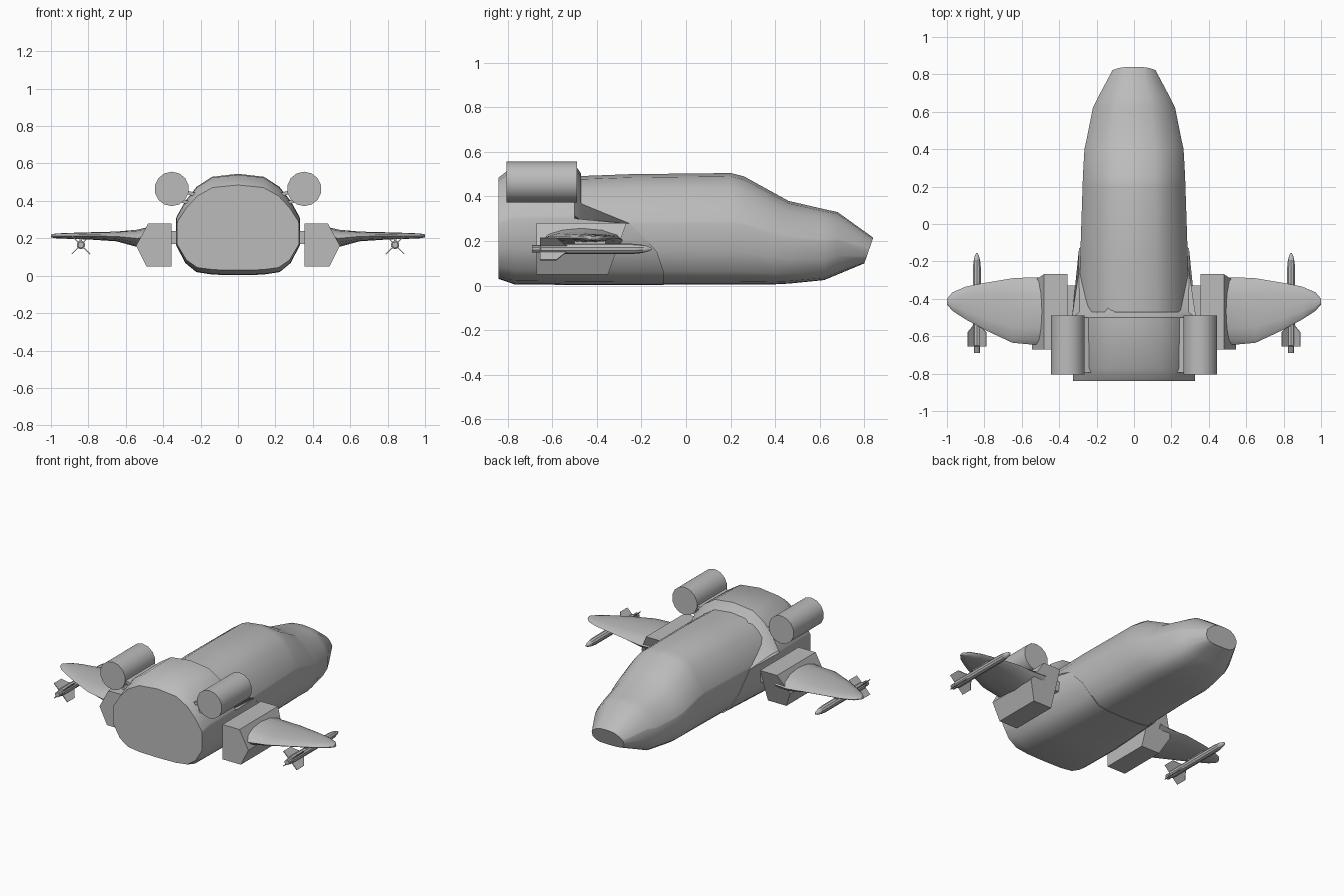
import bpy, bmesh, math
from mathutils import Vector

old = bpy.data.objects.get("Cube")
if old:
    bpy.data.objects.remove(old)

grey = bpy.data.materials.new("hull_grey")
grey.use_nodes = True
COLOUR = (0.5, 0.5, 0.5, 1)
grey.diffuse_color = COLOUR
grey.node_tree.nodes["Principled BSDF"].inputs["Base Color"].default_value = COLOUR


def loft(name, rings, mirror=False, angle=35):
    """Skin a list of equal-length closed rings and cap both ends."""
    bm = bmesh.new()
    rows = [[bm.verts.new(p) for p in ring] for ring in rings]
    n = len(rows[0])
    for a, b in zip(rows, rows[1:]):
        for i in range(n):
            j = (i + 1) % n
            bm.faces.new((a[i], a[j], b[j], b[i]))
    bm.faces.new(rows[0])
    bm.faces.new(rows[-1])
    bmesh.ops.recalc_face_normals(bm, faces=bm.faces)
    mesh = bpy.data.meshes.new(name)
    bm.to_mesh(mesh)
    bm.free()
    mesh.materials.append(grey)
    obj = bpy.data.objects.new(name, mesh)
    bpy.context.collection.objects.link(obj)
    bpy.ops.object.select_all(action='DESELECT')
    obj.select_set(True)
    bpy.context.view_layer.objects.active = obj
    bpy.ops.object.shade_smooth_by_angle(angle=math.radians(angle))
    if mirror:
        obj.modifiers.new("Mirror", 'MIRROR')
    return obj


def slab(name, outline, offset, mirror=True):
    """Extrude a flat outline symmetrically by an offset vector."""
    o = Vector(offset) / 2
    return loft(name, [[Vector(p) - o for p in outline],
                       [Vector(p) + o for p in outline]], mirror)


def circle(x, y, z, r, n):
    return [(x + r * math.cos(2 * math.pi * (i + .5) / n), y,
             z + r * math.sin(2 * math.pi * (i + .5) / n)) for i in range(n)]


# Half cross-section of the hull: width fraction, height fraction
HALF = [(0, 1), (.42, .97), (.67, .87), (.85, .73), (.99, .575), (1, .55),
        (1, .30), (.85, .12), (.67, .03), (.4, .005), (0, 0)]


def hull_ring(w, bot, top, y_at):
    right = [(fx * w, y_at(i, fz), bot + fz * (top - bot))
             for i, (fx, fz) in enumerate(HALF)]
    return right + [(-x, y, z) for x, y, z in right[-2:0:-1]]


# Main hull: y, half width, bottom, top, backward lean of the lower edge
stations = [(-.78, .29, .03, .48, 0), (-.25, .29, .005, .5, 0),
            (.2, .275, .005, .505, 0), (.26, .273, .005, .49, 0),
            (.4, .265, .006, .413, 0), (.46, .252, .009, .38, 0),
            (.62, .22, .025, .343, 0), (.68, .191, .05, .33, 0),
            (.84, .115, .10, .215, .04)]
loft("fuselage", [hull_ring(w, b, t, lambda i, f, y=y, s=s: y - s * (1 - f))
                  for y, w, b, t, s in stations], angle=40)

# Rear shell: starts further forward along the belly than on the roof
FRONT = [-.47] * 5 + [-.25, -.13] + [-.1] * 4
loft("rear_shell", [
    hull_ring(.294, .003, .502, lambda i, f: FRONT[i]),
    hull_ring(.332, .003, .545, lambda i, f: -.5),
    hull_ring(.33, .006, .54, lambda i, f: -.77),
    hull_ring(.325, .03, .485, lambda i, f: -.84)], angle=40)

# Engine pods and the twin plates holding them
loft("engine_pod", [circle(.354, y, .464, .092, 14) for y in (-.805, -.49)], True)
for name, z in (("upper_engine_mount", .435), ("lower_engine_mount", .39)):
    x = .22 if z > .4 else .25
    slab(name, [(x - .03, -.5, z - .012), (x + .08, -.5, z + .018),
                (x + .08, -.795, z + .018), (x - .03, -.795, z - .012)],
         (-.006, 0, .018))

# Side nacelles: front face leans back toward the bottom
SECTION = [(.355, .28), (.48, .28), (.545, .16), (.49, .05), (.355, .05)]
loft("side_nacelle", [[(x, -.67, z) for x, z in SECTION],
                      [(x, -.35 + (z - .05) * .36, z) for x, z in SECTION]], True, 25)
slab("nacelle_joint", [(.34, -.62, .17), (.34, -.33, .17),
                       (.34, -.33, .24), (.34, -.62, .24)], (.08, 0, 0))


# Wings: x, leading y, trailing y, centre z, half thickness
def wing_ring(x, lead, trail, z, h):
    ring = []
    for i in range(12):
        a = 2 * math.pi * i / 12
        c, s = math.cos(a), math.sin(a)
        ring.append((x, (lead + trail) / 2 + c * (lead - trail) / 2, z + h * s))
    return ring


loft("wing", [wing_ring(*s) for s in (
    (.45, -.285, -.645, .205, .062), (.54, -.285, -.645, .2, .046),
    (.65, -.29, -.635, .21, .026), (.8, -.315, -.565, .213, .019),
    (.9, -.335, -.51, .213, .016), (.97, -.365, -.465, .213, .013),
    (1.0, -.4, -.43, .213, .008))], True, 50)

# Missiles under the wing tips
MX, MZ = .84, .165
loft("missile", [circle(MX, y, MZ, r, 10) for y, r in (
    (-.69, .017), (-.655, .017), (-.65, .023), (-.24, .023), (-.2, .019),
    (-.17, .012), (-.155, .004))], True)
slab("missile_pylon", [(MX, -.5, .175), (MX, -.36, .175),
                       (MX, -.36, .21), (MX, -.5, .21)], (.014, 0, 0))
for k in range(4):
    a = math.radians(45 + 90 * k)
    d = Vector((math.cos(a), 0, math.sin(a)))
    side = Vector((-math.sin(a), 0, math.cos(a)))
    shape = [(.01, -.52), (.035, -.55), (.07, -.58), (.07, -.655), (.01, -.655)]
    slab(f"missile_fin_{k + 1}",
         [Vector((MX, y, MZ)) + d * r for r, y in shape], side * .005)
